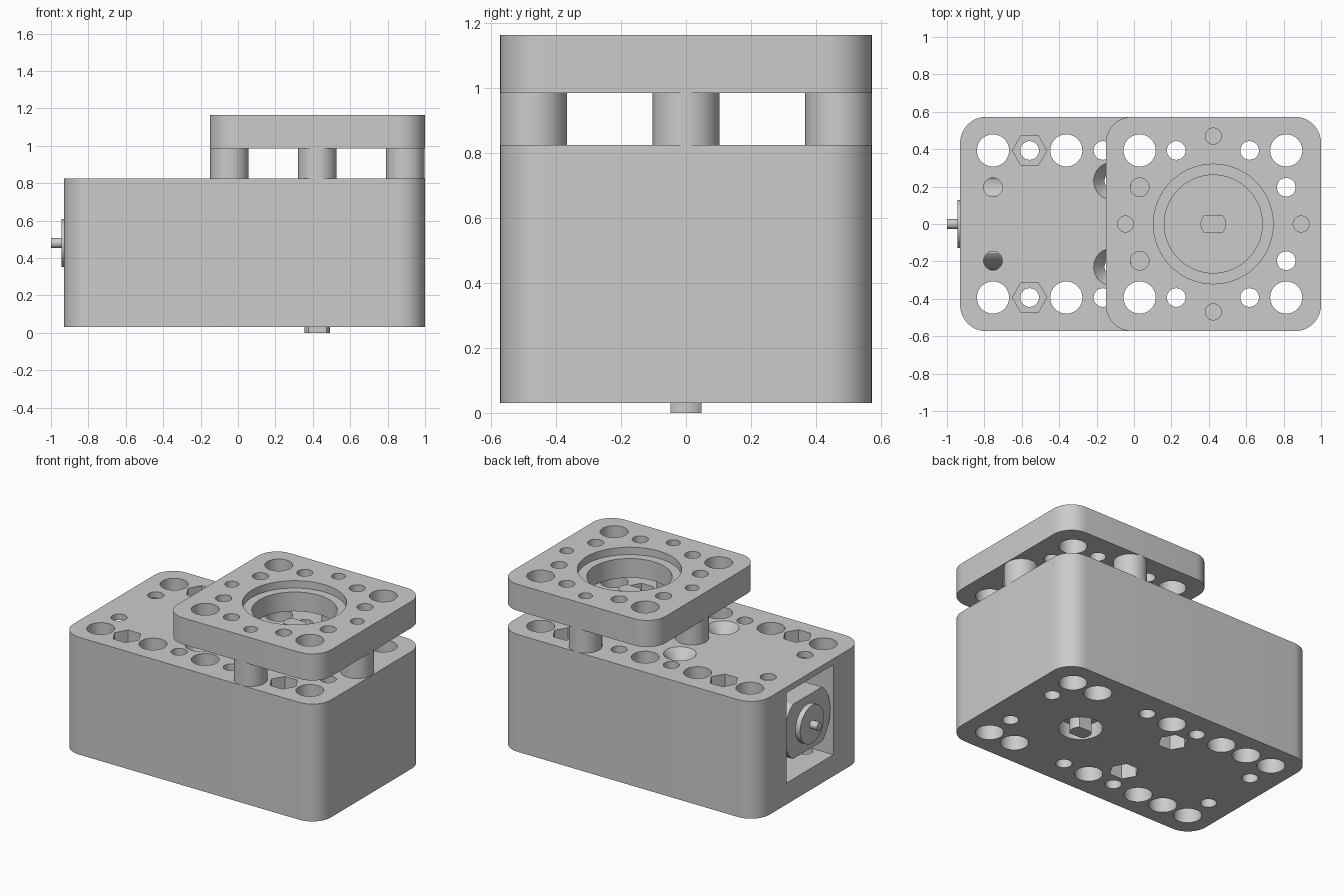
import bpy, bmesh, math

if "Cube" in bpy.data.objects:
    bpy.data.objects.remove(bpy.data.objects["Cube"])

grey = bpy.data.materials.new("light_grey")
grey.use_nodes = True
colour = (0.6, 0.6, 0.6, 1)
grey.diffuse_color = colour
grey.node_tree.nodes["Principled BSDF"].inputs["Base Color"].default_value = colour

PITCH = 0.196
AXIS_X = 0.424
HALF_Y = 0.573
BODY_LOW, BODY_TOP = 0.03, 0.825
PLATE_LOW, PLATE_TOP = 0.985, 1.165
MOTOR_Z = 0.48
BIG, SMALL, SCREW = 0.086, 0.05, 0.043


def grid(i, j):
    """Position on the regular hole grid."""
    return 0.03 + i * PITCH, j * PITCH * 1.003


def circle(r, n=40, flat=None, turn=0):
    """Round outline, optionally with two parallel flats."""
    pts = []
    for k in range(n):
        a = math.tau * k / n + turn
        x, y = r * math.cos(a), r * math.sin(a)
        if flat:
            y = max(-flat, min(flat, y))
        pts.append((x, y))
    return pts


def rounded(x0, x1, half_y, r=0.14, n=10):
    """Rounded rectangle outline."""
    pts = []
    corners = [(x1 - r, half_y - r), (x0 + r, half_y - r),
               (x0 + r, r - half_y), (x1 - r, r - half_y)]
    for q, (cx, cy) in enumerate(corners):
        for k in range(n + 1):
            a = (q + k / n) * math.pi / 2
            pts.append((cx + r * math.cos(a), cy + r * math.sin(a)))
    return pts


def prism(bm, outline, low, high, at=(0, 0), taper=1):
    """Extrude an outline in z; taper scales its lower end."""
    ends = [[bm.verts.new((at[0] + x * s, at[1] + y * s, z)) for x, y in outline]
            for z, s in ((low, taper), (high, 1))]
    faces = [bm.faces.new(ends[0][::-1]), bm.faces.new(ends[1])]
    for k in range(len(outline)):
        m = (k + 1) % len(outline)
        faces.append(bm.faces.new((ends[0][k], ends[0][m], ends[1][m], ends[1][k])))
    bmesh.ops.recalc_face_normals(bm, faces=faces)


def finish(bm, name, along_x=False):
    if along_x:
        for v in bm.verts:
            v.co = (v.co.z, v.co.x, v.co.y + MOTOR_Z)
    mesh = bpy.data.meshes.new(name)
    bm.to_mesh(mesh)
    bm.free()
    mesh.materials.append(grey)
    obj = bpy.data.objects.new(name, mesh)
    bpy.context.collection.objects.link(obj)
    return obj


def solid(name, *parts, along_x=False):
    bm = bmesh.new()
    for part in parts:
        prism(bm, *part)
    return finish(bm, name, along_x)


def activate(obj):
    bpy.ops.object.select_all(action='DESELECT')
    obj.select_set(True)
    bpy.context.view_layer.objects.active = obj


def carve(obj, *parts, along_x=False):
    """Subtract a group of separate prisms from an object."""
    cutter = solid("cutter", *parts, along_x=along_x)
    cutter.hide_render = True
    activate(obj)
    mod = obj.modifiers.new("holes", 'BOOLEAN')
    mod.operation = 'DIFFERENCE'
    mod.solver = 'EXACT'
    mod.object = cutter
    bpy.ops.object.modifier_apply(modifier=mod.name)
    bpy.data.objects.remove(cutter)


def smooth(obj):
    activate(obj)
    bpy.ops.object.shade_smooth_by_angle(angle=math.radians(30))


big, small, screw = circle(BIG), circle(SMALL, 32), circle(SCREW, 32)
hexagon = circle(0.092, 6)
post_spots = [(AXIS_X, 0.47), (AXIS_X, -0.47), (AXIS_X - 0.47, 0), (AXIS_X + 0.47, 0)]
plate_x0 = AXIS_X - HALF_Y - 0.002

# Gearbox body: straight holes first
body = solid("gearbox_body", (rounded(-0.93, 1, HALF_Y), BODY_LOW, BODY_TOP))
holes = []
for s in (-1, 1):
    holes += [(big, -1, 2, grid(i, 2 * s)) for i in (-4, -2, 0, 4)]
    holes += [(small, -1, 2, grid(i, 2 * s)) for i in (-3, -1, 1, 3)]
    holes += [(small, -1, 2, grid(i, s)) for i in (-4, 4)]
    holes += [(screw, -1, 2, (-0.115, 0.23 * s))]
holes += [(screw, 0.6, 2, spot) for spot in post_spots]
carve(body, *holes)

# Nut pockets, bolt counterbores, countersinks and lower shaft recess
pockets = [(circle(0.135, 48), -0.5, 0.13, (AXIS_X, 0))]
for s in (-1, 1):
    for i in (-3, 3):
        pockets += [(hexagon, 0.72, 1, grid(i, 2 * s)),
                    (big, -0.5, 0.5, grid(i, 2 * s))]
    pockets += [(circle(0.105), 0.74, BODY_TOP + 0.005, (-0.115, 0.23 * s), 0.3),
                (hexagon, -0.5, 0.15, (-0.115, 0.23 * s))]
carve(body, *pockets)

# Motor bay open at the end
bay = [(-0.25, -0.305), (0.25, -0.305), (0.25, 0.305), (-0.25, 0.305)]
carve(body, (bay, -1.2, -0.28), along_x=True)
smooth(body)

# Motor with flattened can, collar and thin shaft
smooth(solid("motor_can", (circle(0.245, 64, 0.185), -0.91, -0.28), along_x=True))
smooth(solid("motor_collar", (circle(0.128, 48), -0.945, -0.9), along_x=True))
smooth(solid("motor_shaft", (circle(0.027, 24), -1, -0.9), along_x=True))

# Output shaft with two flats
smooth(solid("output_shaft", (circle(0.068, 48, 0.048), 0, 1.03, (AXIS_X, 0))))

# Spacer posts
for n, spot in enumerate(post_spots):
    post = solid(f"spacer_post_{n + 1}", (circle(0.103, 48), BODY_TOP, PLATE_LOW, spot))
    carve(post, (screw, 0.5, 1.5, spot))
    smooth(post)

# Top plate with stepped bore
plate = solid("top_plate", (rounded(plate_x0, 1, HALF_Y), PLATE_LOW, PLATE_TOP))
holes = [(circle(0.262, 64), 0.5, 1.5, (AXIS_X, 0))]
holes += [(screw, 0.5, 1.5, spot) for spot in post_spots]
for s in (-1, 1):
    holes += [(big, 0.5, 1.5, grid(i, 2 * s)) for i in (0, 4)]
    holes += [(small, 0.5, 1.5, grid(i, 2 * s)) for i in (1, 3)]
    holes += [(small, 0.5, 1.5, grid(i, s)) for i in (0, 4)]
carve(plate, *holes)
carve(plate, (circle(0.32, 64), PLATE_TOP - 0.05, 1.5, (AXIS_X, 0)))
smooth(plate)
